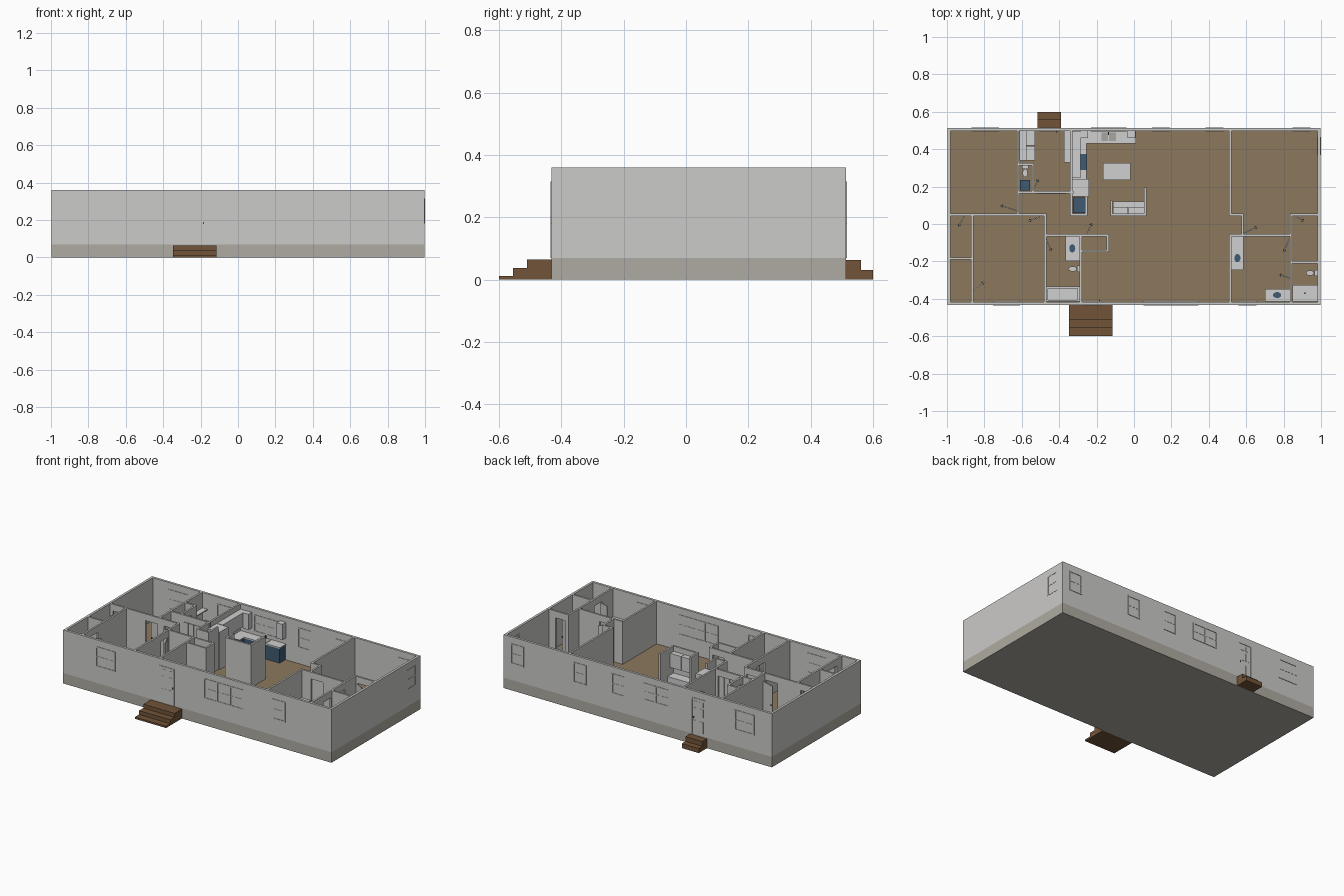
import bpy, bmesh, math
from mathutils import Matrix, Vector

BASE, HEAD, TOP = 0.07, 0.315, 0.36      # floor level, door head, wall top
X, Y0, Y1, T = 0.998, -0.432, 0.513, 0.016


def material(name, r, g, b):
    m = bpy.data.materials.new(name)
    m.diffuse_color = (r, g, b, 1)
    return m


WALL = material("wall_white", 0.60, 0.595, 0.58)
FOUND = material("foundation_grey", 0.43, 0.41, 0.36)
FLOOR = material("floor_tan", 0.265, 0.19, 0.11)
WOOD = material("step_brown", 0.165, 0.088, 0.04)
BLUE = material("slate_blue", 0.05, 0.10, 0.165)
WHITE = material("fixture_white", 0.63, 0.63, 0.63)
METAL = material("sink_grey", 0.38, 0.39, 0.35)
DARK = material("hardware_dark", 0.07, 0.07, 0.07)


def finish(name, bm, mat):
    me = bpy.data.meshes.new(name)
    bm.to_mesh(me)
    bm.free()
    me.materials.append(mat)
    ob = bpy.data.objects.new(name, me)
    bpy.context.collection.objects.link(ob)
    return ob


def add_box(bm, x0, x1, y0, y1, z0, z1):
    c = Vector((x0 + x1, y0 + y1, z0 + z1)) / 2
    s = Matrix.Diagonal((abs(x1 - x0), abs(y1 - y0), abs(z1 - z0), 1))
    bmesh.ops.create_cube(bm, size=1, matrix=Matrix.Translation(c) @ s)


def boxes(name, mat, *items):
    bm = bmesh.new()
    for it in items:
        add_box(bm, *it)
    return finish(name, bm, mat)


def disc(name, mat, x, y, z0, z1, rx, ry):
    bm = bmesh.new()
    m = Matrix.Translation((x, y, (z0 + z1) / 2)) @ Matrix.Diagonal((rx, ry, z1 - z0, 1))
    bmesh.ops.create_cone(bm, cap_ends=True, segments=20, radius1=1, radius2=1, depth=1, matrix=m)
    return finish(name, bm, mat)


# Foundation, floor and outer walls
boxes("foundation", FOUND, (-X, X, Y0, Y1, 0, BASE))
boxes("floor", FLOOR, (-X + T, X - T, Y0 + T, Y1 - T, BASE, BASE + 0.003))
boxes("outer_walls", WALL,
      (-X, X, Y0, Y0 + T, BASE, TOP), (-X, X, Y1 - T, Y1, BASE, TOP),
      (-X, -X + T, Y0 + T, Y1 - T, BASE, TOP), (X - T, X, Y0 + T, Y1 - T, BASE, TOP))


# Inner walls: start, end, then door openings along the wall
def inner_walls(name, *runs, h=0.006):
    bm = bmesh.new()
    for x0, y0, x1, y1, *gaps in runs:
        along_x = y0 == y1
        a, b = (x0 - h, x1 + h) if along_x else (y0 - h, y1 + h)

        def piece(s, e, z0):
            if along_x:
                add_box(bm, s, e, y0 - h, y0 + h, z0, TOP)
            else:
                add_box(bm, x0 - h, x0 + h, s, e, z0, TOP)
        for s, e in gaps:
            piece(a, s, BASE)
            piece(s, e, HEAD)
            a = e
        piece(a, b, BASE)
    return finish(name, bm, WALL)


inner_walls("bedroom_walls",
            (-0.99, 0.05, -0.475, 0.05, (-0.96, -0.89), (-0.72, -0.63), (-0.58, -0.49)),
            (-0.865, -0.42, -0.865, 0.05, (-0.36, -0.26)),
            (-0.99, -0.185, -0.865, -0.185),
            (-0.475, -0.42, -0.475, 0.05, (-0.15, -0.07)))
inner_walls("utility_walls",
            (-0.62, 0.05, -0.62, 0.505),
            (-0.62, 0.32, -0.54, 0.32),
            (-0.54, 0.17, -0.54, 0.32, (0.19, 0.27)),
            (-0.62, 0.17, -0.33, 0.17, (-0.52, -0.36)),
            (-0.335, 0.05, -0.335, 0.505),
            (-0.335, 0.05, -0.255, 0.05),
            (-0.255, 0.05, -0.255, 0.14))
inner_walls("bath_walls",
            (-0.475, -0.06, -0.14, -0.06, (-0.25, -0.16)),
            (-0.14, -0.145, -0.14, -0.06),
            (-0.285, -0.145, -0.14, -0.145),
            (-0.285, -0.42, -0.285, -0.06))
inner_walls("nook_walls",
            (-0.12, 0.05, 0.06, 0.05), (-0.12, 0.05, -0.12, 0.12),
            (0.06, 0.05, 0.06, 0.19))
inner_walls("main_suite_walls",
            (0.515, 0.05, 0.515, 0.505), (0.515, 0.05, 0.58, 0.05),
            (0.58, -0.06, 0.58, 0.05), (0.515, -0.42, 0.515, -0.06),
            (0.515, -0.06, 0.84, -0.06, (0.59, 0.68)),
            (0.84, -0.42, 0.84, 0.05, (-0.30, -0.22), (-0.15, -0.07)),
            (0.84, 0.05, 0.99, 0.05, (0.86, 0.93)),
            (0.84, -0.205, 0.99, -0.205))


# Windows: frame bars and rails standing proud of both wall faces
def window(name, side, a, b, z0=0.18, z1=0.315, lights=1):
    bm = bmesh.new()
    w = 0.007

    def bar(s, e, lo, hi, proud):
        if side == "right":
            add_box(bm, X - T - proud, X + min(proud, 0.002), s, e, lo, hi)
        else:
            y = (Y0, Y0 + T) if side == "front" else (Y1 - T, Y1)
            add_box(bm, s, e, y[0] - proud, y[1] + proud, lo, hi)
    for lo, hi in ((z0, z0 + w), (z1 - w, z1)):
        bar(a, b, lo, hi, 0.003)
    for i in range(lights + 1):
        c = a + w / 2 + (b - a - w) * i / lights
        bar(c - w / 2, c + w / 2, z0 + w, z1 - w, 0.003)
    mid = (z0 + z1) / 2
    bar(a + w, b - w, mid - 0.003, mid + 0.003, 0.0015)
    return finish(name, bm, WALL)


window("front_left_window", "front", -0.755, -0.61)
window("front_wide_window", "front", 0.05, 0.345, lights=3)
window("front_right_window", "front", 0.56, 0.655)
for n, (c, w) in enumerate(((0.895, 0.095), (0.43, 0.095), (0.145, 0.095), (-0.795, 0.145))):
    window(f"back_window_{n + 1}", "back", c - w / 2, c + w / 2)
window("kitchen_window", "back", -0.23, -0.04, 0.20, 0.315, 2)
window("right_window", "right", 0.37, 0.465)


# Outside doors with frame, panels and handle
def outer_door(name, x0, x1, y, out):
    w = 0.007
    s = -out * (T + 0.003)
    boxes(name + "_frame", WALL,
          *[(a, a + w, y + s, y + out * 0.003, BASE, HEAD) for a in (x0, x1 - w)],
          (x0 + w, x1 - w, y + s, y + out * 0.003, HEAD - w, HEAD))
    m, q = (x0 + x1) / 2, (x1 - x0) / 5
    boxes(name + "_panels", WALL,
          *[(c - 0.015, c + 0.015, y, y + out * 0.0015, lo, hi)
            for c in (m - q, m + q) for lo, hi in ((0.09, 0.165), (0.195, 0.25), (0.265, 0.295))])
    boxes(name + "_handle", DARK,
          (x1 - 0.018, x1 - 0.011, y + s * 1.3, y + out * 0.003, 0.178, 0.19))


outer_door("front_door", -0.28, -0.17, Y0, -1)
outer_door("back_door", -0.505, -0.40, Y1, 1)

# Inside doors standing open: hinge point, free end
LEAVES = ((-0.625, 0.07, -0.715, 0.10), (-0.485, 0.045, -0.565, 0.015),
          (-0.905, 0.045, -0.94, -0.015), (-0.54, 0.18, -0.51, 0.24),
          (-0.86, -0.355, -0.80, -0.31), (-0.475, -0.07, -0.44, -0.145),
          (-0.25, -0.05, -0.225, 0.005), (0.585, -0.05, 0.66, -0.015),
          (0.835, -0.07, 0.80, -0.15), (0.835, -0.29, 0.775, -0.27),
          (0.855, 0.045, 0.91, 0.015))
for i, (hx, hy, ex, ey) in enumerate(LEAVES):
    place = Matrix.Translation((hx, hy, 0)) @ Matrix.Rotation(math.atan2(ey - hy, ex - hx), 4, "Z")
    d = math.hypot(ex - hx, ey - hy)
    leaf = boxes(f"inside_door_{i + 1}", WALL, (0, d, -0.003, 0.003, BASE + 0.004, HEAD - 0.004))
    knob = boxes(f"inside_knob_{i + 1}", DARK, (d - 0.014, d - 0.007, -0.008, 0.008, 0.178, 0.186))
    leaf.matrix_world = knob.matrix_world = place
boxes("folding_door", WALL, *[(-0.52 + i * 0.04, -0.483 + i * 0.04, 0.160, 0.166, BASE, HEAD)
                              for i in range(4)])

# Steps
boxes("front_steps", WOOD, (-0.347, -0.115, -0.51, Y0, 0, 0.064),
      (-0.347, -0.115, -0.555, -0.51, 0, 0.038), (-0.347, -0.115, -0.60, -0.555, 0, 0.012))
boxes("back_steps", WOOD, (-0.515, -0.39, Y1, 0.562, 0, 0.063),
      (-0.515, -0.39, 0.562, 0.60, 0, 0.031))

# Kitchen: base units, worktops, wall units and appliances
boxes("base_cabinets", BLUE, (-0.328, 0.005, 0.435, 0.495, BASE, 0.172),
      (-0.328, -0.26, 0.24, 0.435, BASE, 0.172))
boxes("worktops", WHITE, (-0.328, 0.01, 0.43, 0.497, 0.172, 0.18),
      (-0.328, -0.255, 0.24, 0.43, 0.172, 0.18))
boxes("kitchen_sink", METAL, *[(a, a + 0.037, 0.445, 0.49, 0.176, 0.182) for a in (-0.175, -0.133)])
boxes("sink_tap", DARK, (-0.138, -0.133, 0.475, 0.492, 0.18, 0.20))
boxes("cooker", BLUE, (-0.325, -0.25, 0.29, 0.375, BASE, 0.184))
boxes("wall_cabinets", WHITE, (-0.328, -0.285, 0.245, 0.495, 0.23, 0.325),
      (-0.285, -0.245, 0.46, 0.497, 0.22, 0.325),
      *[(a, a + 0.043, 0.46, 0.497, 0.22, 0.325) for a in (-0.035, -0.08)][:1])
boxes("pantry", WHITE, (-0.328, -0.24, 0.147, 0.24, BASE, 0.325))
boxes("fridge", BLUE, (-0.325, -0.263, 0.06, 0.143, BASE, 0.285))
boxes("island_base", BLUE, (-0.155, -0.03, 0.245, 0.315, BASE, 0.172))
boxes("island_top", WHITE, (-0.165, -0.02, 0.235, 0.325, 0.172, 0.18))
boxes("nook_base", WHITE, (-0.113, 0.053, 0.057, 0.12, BASE, 0.18))
boxes("nook_wall_unit", WHITE, (-0.113, -0.031, 0.057, 0.092, 0.23, 0.325),
      (-0.029, 0.053, 0.057, 0.092, 0.23, 0.325))

# Utility room
boxes("laundry_machines", WHITE, (-0.59, -0.53, 0.34, 0.416, BASE, 0.18),
      (-0.59, -0.53, 0.42, 0.496, BASE, 0.18))
boxes("laundry_shelf", WHITE, (-0.612, -0.575, 0.34, 0.496, 0.25, 0.257))
boxes("hall_shelf", WHITE, (-0.375, -0.342, 0.33, 0.496, 0.26, 0.268))
boxes("small_washstand", BLUE, (-0.61, -0.555, 0.18, 0.235, BASE, 0.17))


# Bathroom fittings
def toilet(name, x, y, dx, dy):
    tx, ty = x + dx * 0.024, y + dy * 0.024
    hx, hy = (0.009, 0.017) if dx else (0.017, 0.009)
    boxes(name + "_tank", WHITE, (tx - hx, tx + hx, ty - hy, ty + hy, 0.11, 0.165))
    rx, ry = (0.022, 0.014) if dx else (0.014, 0.022)
    disc(name + "_bowl", WHITE, x - dx * 0.008, y - dy * 0.008, BASE, 0.12, rx, ry)


toilet("small_toilet", -0.582, 0.28, 0, 1)
toilet("hall_toilet", -0.32, -0.24, 1, 0)
toilet("main_toilet", 0.95, -0.262, 1, 0)


def vanity(name, x0, x1, y0, y1, sx, sy, rx, ry):
    boxes(name + "_unit", WHITE, (x0, x1, y0, y1, BASE, 0.17))
    disc(name + "_basin", BLUE, sx, sy, 0.165, 0.172, rx, ry)


vanity("hall_vanity", -0.365, -0.292, -0.197, -0.067, -0.33, -0.13, 0.016, 0.022)
vanity("main_vanity_left", 0.522, 0.585, -0.245, -0.067, 0.553, -0.182, 0.016, 0.022)
vanity("main_vanity_right", 0.70, 0.833, -0.415, -0.347, 0.765, -0.38, 0.022, 0.016)


def basin_tray(name, x0, x1, y0, y1, rim, low):
    w = 0.009
    boxes(name, WHITE, (x0, x1, y0, y1, BASE, low),
          (x0, x0 + w, y0, y1, low, rim), (x1 - w, x1, y0, y1, low, rim),
          (x0 + w, x1 - w, y0, y0 + w, low, rim), (x0 + w, x1 - w, y1 - w, y1, low, rim))


basin_tray("bath_tub", -0.468, -0.292, -0.415, -0.335, 0.13, 0.09)
basin_tray("shower_tray", 0.847, 0.981, -0.415, -0.325, 0.09, 0.082)
disc("shower_drain", DARK, 0.914, -0.37, 0.08, 0.084, 0.005, 0.005)
